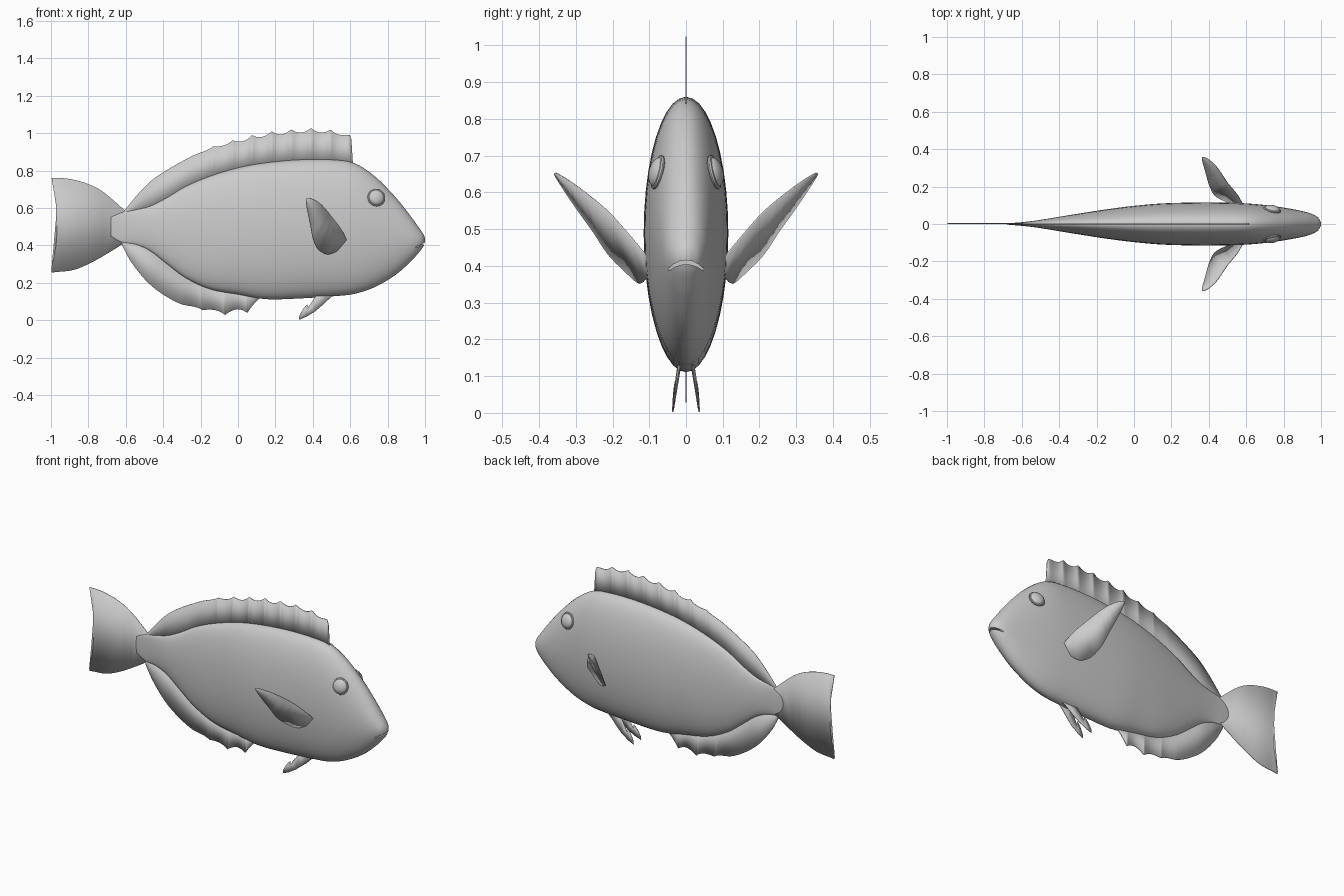
import bpy, bmesh, math
from mathutils import Vector

if "Cube" in bpy.data.objects:
    bpy.data.objects.remove(bpy.data.objects["Cube"], do_unlink=True)

grey = bpy.data.materials.new("plain grey")
grey.use_nodes = True
grey.diffuse_color = (0.6, 0.6, 0.6, 1)
grey.node_tree.nodes["Principled BSDF"].inputs["Base Color"].default_value = grey.diffuse_color


def finish(bm, name, angle=40):
    """Turn a bmesh into a named, shaded object."""
    bmesh.ops.recalc_face_normals(bm, faces=bm.faces)
    mesh = bpy.data.meshes.new(name)
    bm.to_mesh(mesh)
    bm.free()
    mesh.materials.append(grey)
    obj = bpy.data.objects.new(name, mesh)
    bpy.context.collection.objects.link(obj)
    smooth(obj, angle)
    return obj


def smooth(obj, angle):
    bpy.ops.object.select_all(action='DESELECT')
    obj.select_set(True)
    bpy.context.view_layer.objects.active = obj
    bpy.ops.object.shade_smooth_by_angle(angle=math.radians(angle))


def spline(points, steps):
    """Smooth curve through points of any dimension."""
    out = []
    for i in range(len(points) - 1):
        a, b, c, d = (points[max(0, min(len(points) - 1, i + k))] for k in (-1, 0, 1, 2))
        for s in range(steps):
            t = s / steps
            out.append([q + t / 2 * (r - p + t * (2 * p - 5 * q + 4 * r - w + t * (3 * (q - r) + w - p)))
                        for p, q, r, w in zip(a, b, c, d)])
    return out + [list(points[-1])]


def sample(curve, x, column):
    """Linear lookup of one column at position x."""
    for a, b in zip(curve, curve[1:]):
        if x <= b[0]:
            t = max(0, (x - a[0]) / (b[0] - a[0]))
            return a[column] + t * (b[column] - a[column])
    return curve[-1][column]


def thicken(obj, amount=0.004):
    mod = obj.modifiers.new("thickness", 'SOLIDIFY')
    mod.thickness = amount
    mod.offset = 0
    return obj


# Body: x, top, bottom, half width
stations = spline([
    (-.68, .55, .45, .003), (-.62, .575, .415, .008), (-.55, .59, .405, .015),
    (-.47, .61, .37, .027), (-.38, .655, .30, .042), (-.28, .715, .225, .058),
    (-.15, .77, .165, .078), (0, .815, .137, .097), (.15, .842, .112, .11),
    (.33, .858, .116, .115), (.5, .858, .127, .114), (.62, .84, .14, .109),
    (.73, .77, .176, .098), (.84, .66, .24, .081), (.92, .56, .31, .064),
    (.96, .505, .353, .05), (.985, .47, .385, .034), (.998, .445, .41, .013)], 4)

RING = 40
bm = bmesh.new()
rings = []
for x, top, bottom, width in stations:
    mid, tall = (top + bottom) / 2, (top - bottom) / 2
    angles = [math.tau * k / RING for k in range(RING)]
    rings.append([bm.verts.new((x, width * math.cos(a), mid + tall * math.sin(a))) for a in angles])
for r, s in zip(rings, rings[1:]):
    for k in range(RING):
        n = (k + 1) % RING
        bm.faces.new((r[k], r[n], s[n], s[k]))
bm.faces.new(rings[0])
nose = bm.verts.new((1, 0, .428))
for k in range(RING):
    bm.faces.new((rings[-1][k], rings[-1][(k + 1) % RING], nose))
body = finish(bm, "body")

# Mouth: arched slit cut into the snout
bm = bmesh.new()
loops = []
for k in range(13):
    y = .052 * (k / 6 - 1)
    z = .41 - 9 * y * y
    half = .0055 - .8 * y * y
    loops.append([bm.verts.new((x, y, z + h)) for x, h in
                  ((.95, -half), (1.1, -half), (1.1, half), (.95, half))])
for a, b in zip(loops, loops[1:]):
    for k in range(4):
        n = (k + 1) % 4
        bm.faces.new((a[k], a[n], b[n], b[k]))
bm.faces.new(loops[0])
bm.faces.new(loops[-1])
cutter = finish(bm, "mouth_cutter")
cutter.hide_render = True
cut = body.modifiers.new("mouth", 'BOOLEAN')
cut.operation = 'DIFFERENCE'
cut.solver = 'EXACT'
cut.object = cutter
bpy.context.view_layer.objects.active = body
bpy.ops.object.modifier_apply(modifier=cut.name)
bpy.data.objects.remove(cutter, do_unlink=True)
smooth(body, 40)


def spined_fin(name, edge, column, inward, spine, gap, depth, fade):
    """Fin strip along the body whose free edge dips between spines."""
    curve = spline(edge, 8)
    start, end = edge[0][0], edge[-1][0]
    bm = bmesh.new()
    rows = []
    count = 140
    for k in range(count + 1):
        x = start + (end - start) * k / count
        dip = depth * abs(math.sin(math.pi * (x - spine) / gap)) ** .7
        dip *= max(0, min(1, (x - fade) / .3))
        base = sample(stations, x, column) + inward
        rows.append((bm.verts.new((x, 0, base)),
                     bm.verts.new((x, 0, sample(curve, x, 1) + math.copysign(dip, inward)))))
    for a, b in zip(rows, rows[1:]):
        bm.faces.new((a[0], b[0], b[1], a[1]))
    return thicken(finish(bm, name))


# Dorsal and anal fins
spined_fin("dorsal_fin", [
    (-.62, .57), (-.52, .69), (-.417, .78), (-.2, .9), (-.04, .96), (.107, 1.0),
    (.2, 1.015), (.385, 1.03), (.51, 1.02), (.6, .99), (.615, .845)],
    1, -.03, .6, .105, .025, -.25)
spined_fin("anal_fin", [
    (-.62, .40), (-.567, .305), (-.47, .19), (-.337, .1), (-.2, .055),
    (-.075, .025), (.05, .035), (.145, .11)],
    2, .03, .05, .12, .035, -.3)


def leaf(name, outline, side=1, steps=3):
    """Single thin fin filled from a closed outline."""
    bm = bmesh.new()
    points = spline(outline, steps)
    face = bm.faces.new([bm.verts.new((x, y * side, z)) for x, y, z in points])
    bmesh.ops.triangulate(bm, faces=[face])
    return thicken(finish(bm, name))


# Tail fin: upper edge, trailing edge, lower edge
upper = [(-.58, .56), (-.62, .6), (-.72, .685), (-.8, .728), (-.9, .755), (-.985, .76)]
trailing = [(-.995, .75), (-.978, .66), (-.968, .53), (-.973, .4), (-.998, .267)]
lower = [(-.97, .258), (-.88, .268), (-.8, .3), (-.72, .343), (-.62, .405), (-.58, .44)]
leaf("tail_fin", [(x, .003, z) for x, z in upper + trailing + lower])

# Paired fins and eyes
pectoral = [(.58, .11, .43), (.55, .16, .49), (.5, .22, .555), (.45, .295, .615),
            (.405, .34, .645), (.368, .358, .652), (.365, .34, .62), (.376, .3, .56),
            (.39, .25, .49), (.402, .21, .43), (.43, .155, .375), (.48, .125, .352),
            (.53, .105, .37)]
pelvic = [(.53, .012, .15), (.47, .02, .098), (.41, .029, .045), (.326, .036, .002),
          (.345, .033, .055), (.372, .029, .085), (.37, .031, .062), (.4, .025, .105),
          (.43, .018, .15)]

for side, label in ((-1, "front"), (1, "back")):
    leaf("pectoral_fin_" + label, pectoral, side)
    leaf("pelvic_fin_" + label, pelvic, side, 2)

    centre = Vector((.74, side * .077, .655))
    outward = Vector((.2, side, .25)).to_track_quat('Z', 'Y').to_euler()
    bpy.ops.mesh.primitive_uv_sphere_add(segments=24, ring_count=12, radius=.042,
                                         location=centre, rotation=outward)
    eye = bpy.context.object
    eye.name = "eye_" + label
    eye.scale.z = .55
    bpy.ops.mesh.primitive_torus_add(major_segments=28, minor_segments=8, major_radius=.042,
                                     minor_radius=.006, location=centre, rotation=outward)
    rim = bpy.context.object
    rim.name = "eye_rim_" + label
    for part in (eye, rim):
        part.data.materials.append(grey)
        smooth(part, 40)
